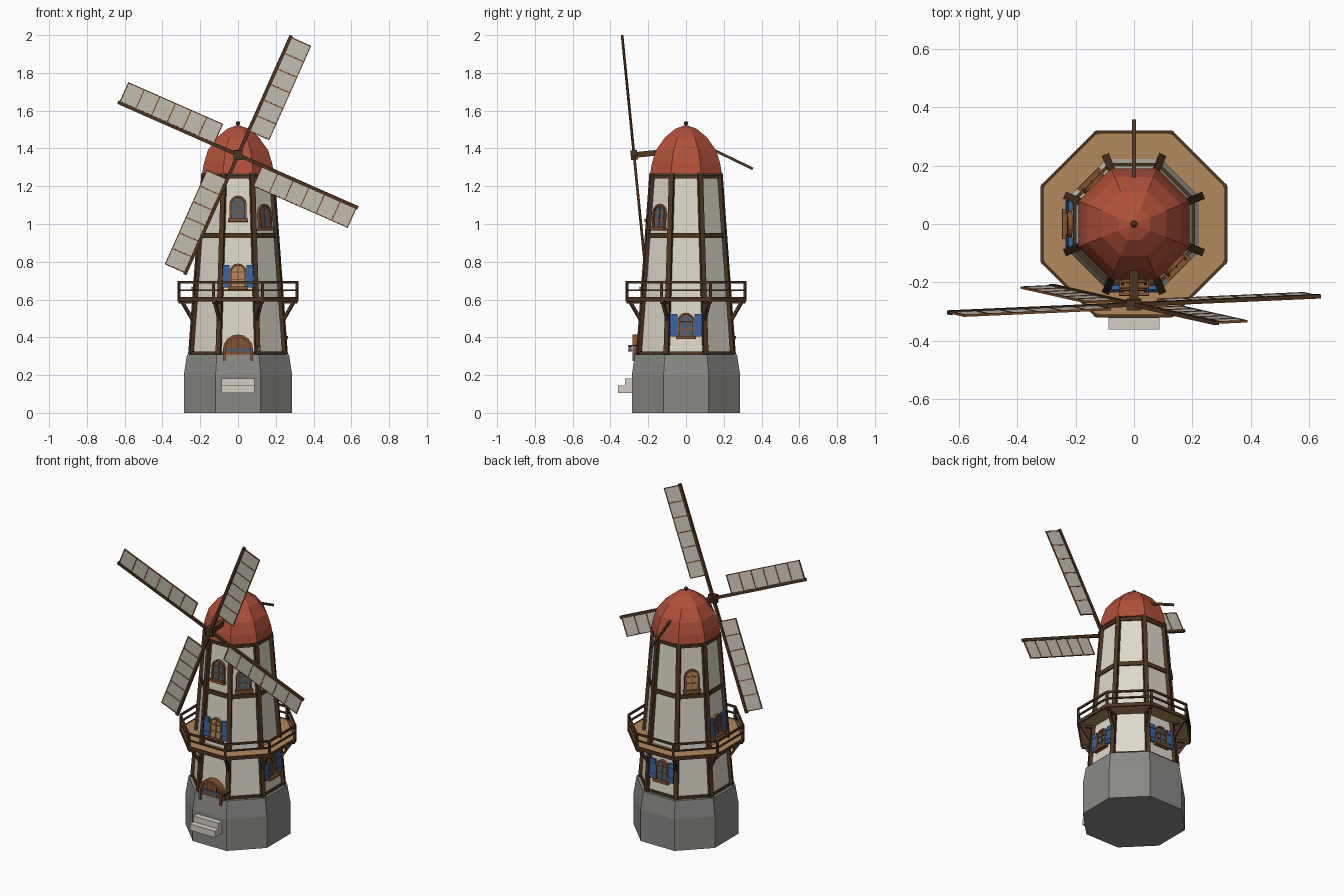
import bpy, bmesh, math
from mathutils import Matrix, Vector

if "Cube" in bpy.data.objects:
    bpy.data.objects.remove(bpy.data.objects["Cube"])


def material(name, *rgb):
    lin = [((c / 255 + 0.055) / 1.055) ** 2.4 for c in rgb] + [1]
    m = bpy.data.materials.new(name)
    m.use_nodes = True
    m.diffuse_color = lin
    m.node_tree.nodes["Principled BSDF"].inputs["Base Color"].default_value = lin
    return m


DARK = material("dark wood", 80, 54, 34)
MID = material("brown wood", 134, 84, 48)
TAN = material("pale planks", 178, 136, 92)
WALL = material("plaster", 222, 217, 203)
SAIL = material("sail cloth", 204, 198, 185)
STEP = material("step stone", 212, 207, 196)
STONE = material("base stone", 136, 136, 132)
ROOF = material("red roof", 176, 80, 57)
BLUE = material("blue paint", 52, 100, 165)
GLASS = material("window glass", 80, 92, 110)
I = Matrix.Identity(4)


def finish(name, bm, *mats):
    bmesh.ops.recalc_face_normals(bm, faces=bm.faces)
    me = bpy.data.meshes.new(name)
    bm.to_mesh(me)
    bm.free()
    for m in mats:
        me.materials.append(m)
    ob = bpy.data.objects.new(name, me)
    bpy.context.collection.objects.link(ob)
    return ob


def slab(bm, M, pts, y0, y1, mat=0):
    """Extrude an outline in the x-z plane from y0 to y1."""
    a, b = ([bm.verts.new(M @ Vector((x, y, z))) for x, z in pts] for y in (y0, y1))
    n = len(pts)
    faces = [a, b[::-1]] + [[a[i], a[(i + 1) % n], b[(i + 1) % n], b[i]] for i in range(n)]
    for f in faces:
        bm.faces.new(f).material_index = mat


def box(bm, M, x0, x1, y0, y1, z0, z1, mat=0):
    slab(bm, M, [(x0, z0), (x1, z0), (x1, z1), (x0, z1)], y0, y1, mat)


def beam(bm, a, b, side, w, d, mat=0):
    """Straight timber from a to b, w wide along side and d deep."""
    a, b = Vector(a), Vector(b)
    z = (b - a).normalized()
    y = z.cross(Vector(side)).normalized()
    x = y.cross(z)
    M = Matrix.Translation(a) @ Matrix((x, y, z)).transposed().to_4x4()
    box(bm, M, -w / 2, w / 2, -d / 2, d / 2, 0, (b - a).length, mat)


def corner(k, apothem, z):
    a = math.radians(22.5 + 45 * k)
    r = apothem / math.cos(math.radians(22.5))
    return Vector((r * math.cos(a), r * math.sin(a), z))


def tangent(k):
    a = math.radians(22.5 + 45 * k)
    return Vector((-math.sin(a), math.cos(a), 0))


def octagon(name, profile, mat):
    """Eight-sided solid through (apothem, z) pairs."""
    bm = bmesh.new()
    rings = [[bm.verts.new(corner(k, r, z)) for k in range(8)] for r, z in profile]
    for lo, hi in zip(rings, rings[1:]):
        for k in range(8):
            j = (k + 1) % 8
            bm.faces.new((lo[k], lo[j], hi[j], hi[k]))
    bm.faces.new(rings[0][::-1])
    bm.faces.new(rings[-1])
    return finish(name, bm, mat)


LOW, HIGH = 0.31, 1.27


def wall(z):
    return 0.245 - 0.07 * (z - LOW) / (HIGH - LOW)


TILT = math.atan(0.07 / (HIGH - LOW))


def on_wall(degrees, z, tilt=TILT):
    """Frame on a wall: x along it, -y outward, z up the slope."""
    a = math.radians(degrees)
    r = wall(z)
    return (Matrix.Translation((r * math.cos(a), r * math.sin(a), z))
            @ Matrix.Rotation(a + math.pi / 2, 4, "Z") @ Matrix.Rotation(-tilt, 4, "X"))


def arch(w, spring, n=8):
    arc = [(-w * math.cos(math.pi * i / n), spring + w * math.sin(math.pi * i / n))
           for i in range(n + 1)]
    return [(-w, 0)] + arc + [(w, 0)]


def arch_frame(bm, M, w, h, t, y0, y1, mat=0):
    out, inn = arch(w, h - w), arch(w - t, h - w)
    for i in range(len(out) - 1):
        slab(bm, M, [out[i], out[i + 1], inn[i + 1], inn[i]], y0, y1, mat)
    return inn


# Main masses
octagon("stone_base", [(0.287, 0), (0.287, 0.2), (0.27, LOW)], STONE)
octagon("tower_wall", [(wall(LOW - 0.02), LOW - 0.02), (wall(HIGH), HIGH)], WALL)
octagon("dome_roof", [(0.17, 1.26), (0.19, 1.265), (0.181, 1.32), (0.16, 1.39), (0.11, 1.46),
                      (0.055, 1.505), (0.004, 1.523)], ROOF)
octagon("balcony_deck", [(0.312, 0.592), (0.312, 0.612)], TAN)

# Timber frame of the tower
bm = bmesh.new()
for k in range(8):
    beam(bm, corner(k, wall(LOW) + 0.002, LOW), corner(k, wall(HIGH) + 0.002, HIGH),
         tangent(k), 0.026, 0.026)
    for z, h in ((LOW + 0.008, 0.016), (0.94, 0.026), (1.25, 0.02)):
        beam(bm, corner(k, wall(z), z), corner(k + 1, wall(z), z), (0, 0, 1), h, 0.018)
finish("timber_frame", bm, DARK)

# Balcony rails, posts and struts
bm = bmesh.new()
for k in range(8):
    beam(bm, corner(k, 0.312, 0.59), corner(k, 0.312, 0.697), tangent(k), 0.013, 0.013)
    for z, h in ((0.602, 0.022), (0.65, 0.009), (0.692, 0.012)):
        beam(bm, corner(k, 0.314, z), corner(k + 1, 0.314, z), (0, 0, 1), h, 0.01)
    beam(bm, corner(k, wall(0.48), 0.48), corner(k, 0.3, 0.595), tangent(k), 0.016, 0.016)
    beam(bm, corner(k, wall(0.59), 0.585), corner(k, 0.312, 0.585), tangent(k), 0.016, 0.014)
finish("balcony_railing", bm, DARK)


# Arched windows, some with shutters
def window(name, degrees, z, pane, shutters=False):
    M = on_wall(degrees, z)
    bm = bmesh.new()
    inner = arch_frame(bm, M, 0.045, 0.13, 0.01, -0.016, 0.005)
    slab(bm, M, inner, -0.007, 0.004, 1)
    box(bm, M, -0.003, 0.003, -0.012, 0, 0, 0.122)
    for h in (0.045, 0.085):
        box(bm, M, -0.037, 0.037, -0.012, 0, h - 0.003, h + 0.003)
    box(bm, M, -0.052, 0.052, -0.026, 0.005, -0.01, 0.006)
    if shutters:
        for s in (-1, 1):
            x0, x1 = sorted((s * 0.046, s * 0.084))
            box(bm, M, x0, x1, -0.014, 0.004, 0.004, 0.122, 2)
            for h in (0.03, 0.095):
                box(bm, M, x0, x1, -0.017, 0, h - 0.004, h + 0.004, 2)
    finish(name, bm, MID, pane, BLUE)


window("upper_front_window", -90, 1.02, GLASS)
window("upper_front_left_window", -45, 0.975, GLASS)
window("upper_back_right_window", 135, 0.975, TAN)
window("balcony_front_window", -90, 0.66, TAN, True)
window("balcony_right_window", 180, 0.66, GLASS, True)
window("lower_left_window", 0, 0.4, GLASS, True)
window("lower_back_window", 90, 0.4, GLASS, True)

# Arched door with iron straps
M = on_wall(-90, 0.275, 0)
bm = bmesh.new()
inner = arch_frame(bm, M, 0.08, 0.14, 0.014, -0.036, 0.01)
slab(bm, M, inner, -0.016, 0.008, 0)
for x in (-0.033, 0, 0.033):
    box(bm, M, x - 0.002, x + 0.002, -0.018, 0, 0.03, 0.122, 1)
box(bm, M, -0.066, 0.066, -0.021, 0, 0.05, 0.068, 2)
finish("arched_door", bm, MID, DARK, GLASS)

# Lantern beside the door
bm = bmesh.new()
box(bm, I, 0.106, 0.114, -0.305, -0.235, 0.353, 0.36)
box(bm, I, 0.102, 0.118, -0.304, -0.288, 0.33, 0.35, 1)
box(bm, I, 0.1, 0.12, -0.306, -0.286, 0.348, 0.353)
box(bm, I, 0.1, 0.12, -0.306, -0.286, 0.325, 0.33)
finish("door_lantern", bm, DARK, GLASS)

# Front steps
bm = bmesh.new()
box(bm, I, -0.088, 0.088, -0.36, -0.28, 0.105, 0.145)
box(bm, I, -0.088, 0.088, -0.322, -0.28, 0.145, 0.182)
finish("front_steps", bm, STEP)

# Hub, shaft and four sails, leaning slightly forward
HUB = Matrix.Translation((0, -0.275, 1.365)) @ Matrix.Rotation(math.radians(5.7), 4, "X")
bm = bmesh.new()
box(bm, HUB, -0.025, 0.025, -0.018, 0.018, -0.025, 0.025)
box(bm, HUB, -0.015, 0.015, 0, 0.16, -0.015, 0.015)
finish("sail_hub", bm, DARK)
for i in range(4):
    M = HUB @ Matrix.Rotation(math.radians(23.9 + 90 * i), 4, "Y")
    bm = bmesh.new()
    box(bm, M, -0.009, 0.009, -0.007, 0.007, 0, 0.695)
    box(bm, M, 0.009, 0.117, -0.002, 0.002, 0.14, 0.685, 1)
    box(bm, M, 0.114, 0.119, -0.004, 0.004, 0.14, 0.688, 2)
    for j in range(7):
        z = 0.142 + 0.0905 * j
        box(bm, M, 0, 0.119, -0.004, 0.004, z - 0.003, z + 0.003, 2)
    finish("sail_%d" % (i + 1), bm, DARK, SAIL, MID)

# Tail pole and finial
bm = bmesh.new()
beam(bm, (0, 0.14, 1.395), (0, 0.354, 1.292), (1, 0, 0), 0.012, 0.014)
finish("tail_pole", bm, DARK)
bm = bmesh.new()
bmesh.ops.create_uvsphere(bm, u_segments=8, v_segments=6, radius=0.012,
                          matrix=Matrix.Translation((0, 0, 1.533)))
finish("roof_finial", bm, DARK)
